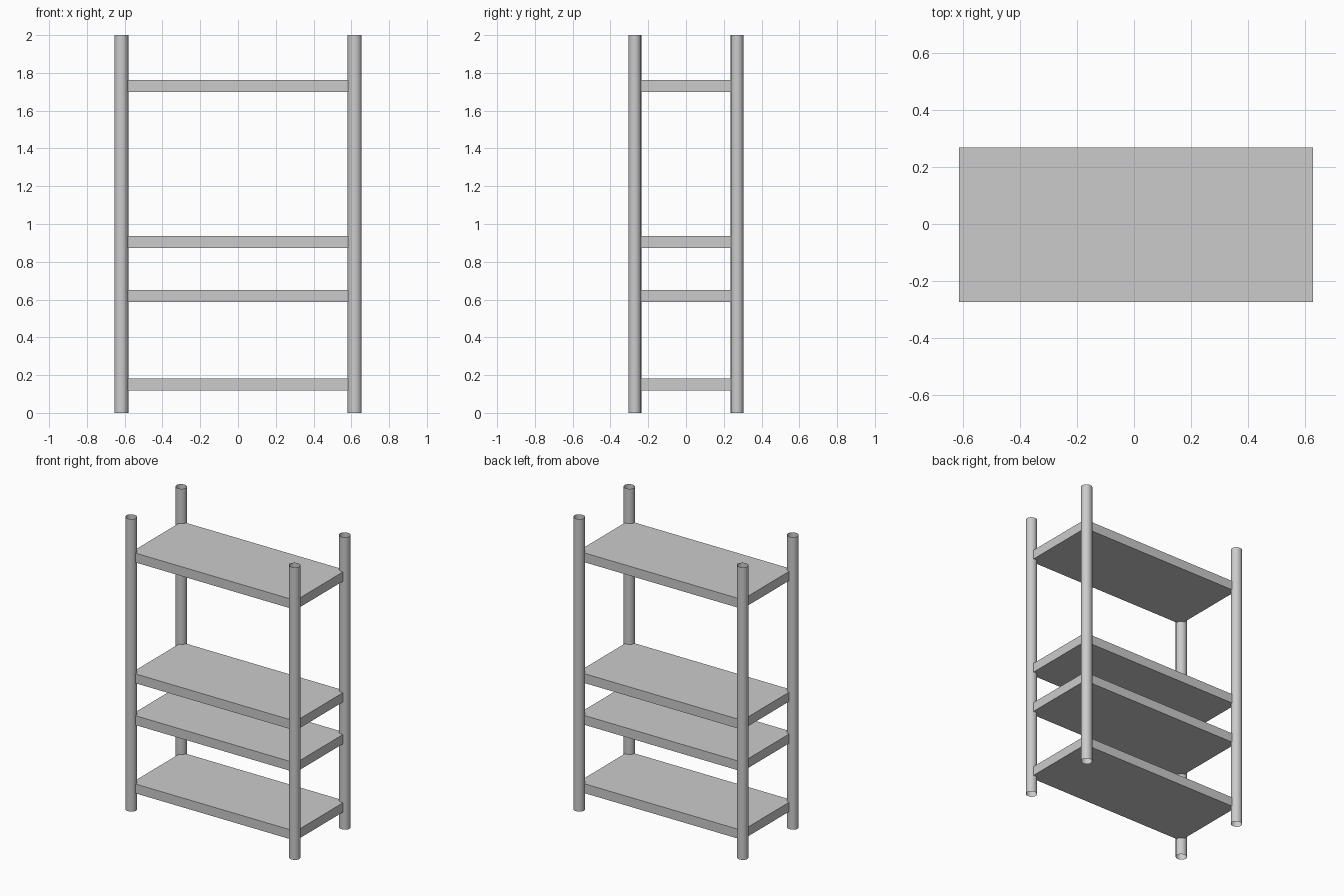
import bpy

if "Cube" in bpy.data.objects:
    bpy.data.objects.remove(bpy.data.objects["Cube"])

POST_X, POST_Y = 0.618, 0.271
HEIGHT = 2.0
SHELF_BOTTOMS = (0.119, 0.586, 0.872, 1.698)
SHELF_SIZE = (1.242, 0.543, 0.064)
SHELF_CENTRE = (0.007, -0.003)


def add_post(name, x, y):
    # Open tube, slightly wider than deep
    bpy.ops.mesh.primitive_cylinder_add(vertices=16, radius=1, depth=HEIGHT,
                                        end_fill_type='NOTHING',
                                        location=(x, y, HEIGHT / 2))
    post = bpy.context.object
    post.name = name
    post.scale = (0.037, 0.0345, 1)
    bpy.ops.object.transform_apply(location=False, rotation=False, scale=True)
    bpy.ops.object.shade_smooth_by_angle()


def add_shelf(name, bottom):
    bpy.ops.mesh.primitive_cube_add(
        size=1, location=(*SHELF_CENTRE, bottom + SHELF_SIZE[2] / 2))
    shelf = bpy.context.object
    shelf.name = name
    shelf.scale = SHELF_SIZE
    bpy.ops.object.transform_apply(location=False, rotation=False, scale=True)


# Four corner posts
for side, sx in (("left", -1), ("right", 1)):
    for end, sy in (("front", -1), ("back", 1)):
        add_post(f"{end}_{side}_post", sx * POST_X, sy * POST_Y)

# Shelves, their corners running into the posts
for i, z in enumerate(SHELF_BOTTOMS, 1):
    add_shelf(f"shelf_{i}", z)
